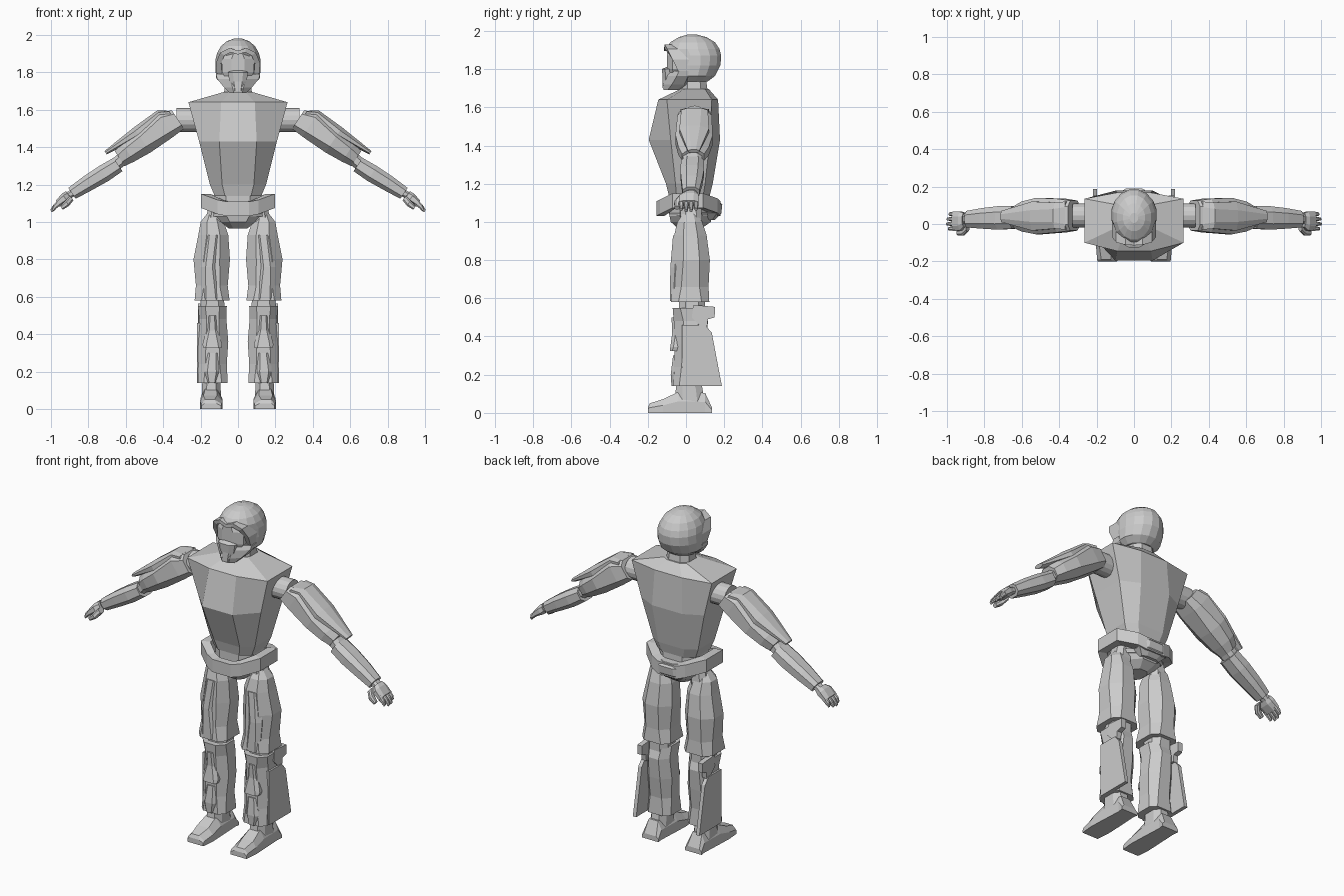
import bpy, bmesh, math
from mathutils import Matrix, Vector

grey = bpy.data.materials.new("plain_grey")
grey.diffuse_color = (0.6, 0.6, 0.6, 1)


def finish(bm, name, matrix=None):
    """Turn a bmesh into a flat-shaded grey object."""
    if matrix is not None:
        bm.transform(matrix)
    bmesh.ops.recalc_face_normals(bm, faces=bm.faces)
    me = bpy.data.meshes.new(name)
    bm.to_mesh(me)
    bm.free()
    me.materials.append(grey)
    ob = bpy.data.objects.new(name, me)
    bpy.context.collection.objects.link(ob)
    return ob


def skin(name, rings, matrix=None, closed=False):
    """Bridge rings of points; cap the ends or close the loop."""
    bm = bmesh.new()
    vs = [[bm.verts.new(p) for p in r] for r in rings]
    n = len(vs[0])
    pairs = list(zip(vs, vs[1:])) + ([(vs[-1], vs[0])] if closed else [])
    for a, b in pairs:
        for i in range(n):
            j = (i + 1) % n
            bm.faces.new((a[i], a[j], b[j], b[i]))
    if not closed:
        bm.faces.new(vs[0])
        bm.faces.new(vs[-1])
    return finish(bm, name, matrix)


def octagon(h, a0, a1, b0, b1, c=0.25):
    da, db = (a1 - a0) * c, (b1 - b0) * c
    return [(x, y, h) for x, y in (
        (a0 + da, b0), (a1 - da, b0), (a1, b0 + db), (a1, b1 - db),
        (a1 - da, b1), (a0 + da, b1), (a0, b1 - db), (a0, b0 + db))]


def ellipse(h, rx, y0, y1, n=16):
    cy, ry = (y0 + y1) / 2, (y1 - y0) / 2
    return [(rx * math.cos(t), cy + ry * math.sin(t), h)
            for t in (2 * math.pi * (i + .5) / n for i in range(n))]


def loft(name, rows, matrix=None):
    return skin(name, [octagon(*r) for r in rows], matrix)


def slab(name, pts, x0, x1, matrix=None):
    """Side profile (y, z) extruded across x."""
    return skin(name, [[(x, y, z) for y, z in pts] for x in (x0, x1)], matrix)


# Torso: broad at the shoulders, keeled chest, narrow waist
def chest_ring(z, hw, fw, yf, ys, yb, yr):
    half = [(fw, yf), (hw, ys), (hw, yb), (fw, yr)]
    return [(x, y, z) for x, y in half] + [(-x, y, z) for x, y in half[::-1]]


skin("torso", [chest_ring(1.14, .125, .07, -.09, -.05, .09, .125),
               chest_ring(1.20, .15, .085, -.105, -.055, .10, .14),
               chest_ring(1.43, .208, .10, -.195, -.08, .125, .178),
               chest_ring(1.64, .265, .09, -.145, -.10, .135, .168),
               chest_ring(1.695, .075, .04, -.03, -.01, .10, .12)])
loft("neck", [(1.64, -.08, .08, -.03, .12), (1.78, -.065, .065, -.02, .10)])

# Helmet shell with a flattened face side
skin("helmet", [ellipse(*r) for r in (
    (1.735, .085, -.05, .115), (1.765, .118, -.075, .155), (1.82, .124, -.085, .183),
    (1.87, .122, -.088, .187), (1.905, .113, -.107, .178), (1.94, .093, -.085, .155),
    (1.967, .06, -.04, .11), (1.98, .022, .005, .06))])

# Arched brim framing the visor
outer = [(.112, 1.775), (.118, 1.85), (.095, 1.905), (.045, 1.93), (0, 1.915)]
inner = [(.085, 1.785), (.09, 1.85), (.072, 1.89), (.038, 1.907), (0, 1.895)]
depth = [-.035, -.07, -.098, -.112, -.114]
arch = []
for (ox, oz), (ix, iz), y in zip(outer, inner, depth):
    arch.append([(ox, y, oz), (ix, y, iz), (ix, .03, iz), (ox, .03, oz)])
arch += [[(-x, y, z) for x, y, z in r] for r in arch[-2::-1]]
skin("helmet_brim", arch)
loft("visor", [(1.775, -.07, .07, -.097, .0, .3), (1.80, -.085, .085, -.1, .0, .3),
               (1.87, -.088, .088, -.1, .0, .3), (1.90, -.06, .06, -.1, .0, .3)])
# Jaw and face guard
loft("jaw_guard", [(1.69, -.045, .045, -.118, -.03, .25), (1.72, -.075, .075, -.122, .04, .3),
                   (1.765, -.112, .112, -.105, .07, .33), (1.79, -.118, .118, -.085, .06, .33)])
loft("mouth_piece", [(1.70, -.03, .03, -.124, -.06), (1.75, -.045, .045, -.122, -.06),
                     (1.80, -.055, .055, -.126, -.06), (1.81, -.03, .03, -.105, -.06)])

# Hips, crotch and belt
loft("waist", [(1.03, -.13, .13, -.085, .13), (1.16, -.125, .125, -.085, .125)])
loft("pelvis", [(.965, -.05, .05, -.04, .08), (1.0, -.09, .09, -.08, .13),
                (1.05, -.135, .135, -.09, .14)])
side = [(.06, -.155, 1.07), (.11, -.135, 1.08), (.197, -.07, 1.112),
        (.197, .09, 1.112), (.11, .165, 1.085), (.06, .18, 1.07)]
band = []
for x, y, z in side + [(-x, y, z) for x, y, z in side[::-1]]:
    band.append([(x, y, z - .038), (x, y, z + .038),
                 (x * .75, y * .72, z + .038), (x * .75, y * .72, z - .038)])
skin("belt", band, closed=True)
loft("back_pouch", [(1.01, -.06, .06, .10, .15), (1.045, -.095, .095, .09, .185),
                    (1.09, -.085, .085, .09, .19), (1.11, -.06, .06, .10, .17)])

d = Vector((.832, 0, -.555))
n = Vector((.555, 0, .832))
for sgn, tag in ((1, "left"), (-1, "right")):
    mirror = Matrix.Diagonal((sgn, 1, 1, 1))
    # Arm frame: first axis across the arm, second is y, third runs to the hand
    arm = mirror @ Matrix(((n.x, 0, d.x, .28), (0, 1, 0, 0),
                           (n.z, 0, d.z, 1.54), (0, 0, 0, 1)))
    rnd = Matrix.Translation((.23, .045, 1.545)) @ Matrix.Rotation(math.radians(90), 4, 'Y')
    bm = bmesh.new()
    bmesh.ops.create_cone(bm, cap_ends=True, segments=16, radius1=.064, radius2=.064, depth=.20)
    finish(bm, tag + "_shoulder_joint", mirror @ rnd)
    loft(tag + "_sleeve", [(.03, -.03, .088, -.035, .125, .2), (.10, -.034, .12, -.045, .135, .2),
                           (.25, -.036, .105, -.055, .14, .28), (.35, -.028, .09, -.04, .12, .28),
                           (.405, -.02, .075, -.02, .095, .28)], arm)
    loft(tag + "_sleeve_pad", [(.045, .07, .095, -.03, .12, .2), (.095, .08, .131, -.025, .115, .25),
                               (.25, .06, .125, -.035, .12, .3), (.45, .085, .107, .01, .07, .3)], arm)
    loft(tag + "_elbow", [(.36, -.015, .06, -.015, .085), (.46, -.02, .045, -.015, .085)], arm)
    loft(tag + "_forearm", [(.43, -.036, .05, -.025, .095), (.52, -.038, .056, -.03, .095),
                            (.62, -.03, .056, -.025, .085), (.72, -.02, .05, -.018, .07)], arm)
    loft(tag + "_wrist", [(.70, -.005, .035, .0, .055), (.76, -.003, .035, .0, .055)], arm)
    loft(tag + "_hand", [(.74, -.005, .042, -.015, .06), (.765, -.01, .044, -.035, .066),
                         (.815, -.006, .03, -.038, .066)], arm)
    for i in range(4):
        y = -.036 + i * .026
        tip = (.855, .866, .863, .85)[i]
        loft(tag + "_finger", [(.80, -.004, .027, y, y + .023), (.835, -.006, .02, y, y + .022),
                               (tip, -.01, .006, y + .003, y + .018)], arm)
    loft(tag + "_thumb", [(.735, -.02, .012, -.04, .0), (.77, -.032, .002, -.062, -.025),
                          (.81, -.03, -.008, -.06, -.035)], arm)

    # Baggy trouser thigh with a raised front fold and an outer hip fold
    loft(tag + "_hip_joint", [(.94, .07, .19, -.03, .09), (1.07, .07, .16, -.03, .08)], mirror)
    loft(tag + "_thigh", [(.58, .045, .232, -.08, .122, .2), (.66, .055, .225, -.072, .118, .25),
                          (.80, .043, .238, -.068, .125, .28), (.93, .052, .212, -.062, .108, .28),
                          (1.0, .075, .2, -.045, .085, .28), (1.045, .11, .165, -.015, .055)], mirror)
    loft(tag + "_thigh_fold", [(.585, .10, .19, -.084, .0, .2), (.76, .11, .20, -.082, .0, .3),
                               (.93, .09, .18, -.068, .0, .3)], mirror)
    # Knee, shin and raised shin pads
    loft(tag + "_knee", [(.50, .07, .205, -.04, .10), (.60, .075, .2, -.035, .10)], mirror)
    loft(tag + "_shin", [(.14, .055, .215, -.068, .095, .2), (.24, .06, .212, -.062, .09, .25),
                         (.36, .052, .218, -.06, .105, .28), (.48, .062, .208, -.064, .115, .28),
                         (.55, .06, .214, -.07, .09, .25)], mirror)
    loft(tag + "_shin_pad", [(.325, .09, .185, -.085, .0, .15), (.345, .085, .19, -.082, .0, .2),
                             (.42, .105, .17, -.072, .0, .25), (.5, .11, .165, -.076, .0, .3)], mirror)
    loft(tag + "_lower_pad", [(.14, .115, .165, -.076, .0, .2), (.20, .10, .18, -.08, .0, .2),
                              (.30, .095, .175, -.068, .0, .3)], mirror)
    # Flared outer flap and strap tab on the calf
    slab(tag + "_calf_flap", [(-.02, .14), (.188, .14), (.135, .42), (.10, .46), (-.02, .46)],
         .198, .22, mirror)
    slab(tag + "_calf_tab", [(.03, .50), (.08, .45), (.11, .45), (.115, .49), (.15, .50),
                             (.152, .555), (.04, .565)], .185, .215, mirror)
    # Boot with a sloping toe
    loft(tag + "_ankle", [(.05, .09, .195, -.06, .10), (.16, .095, .19, -.05, .08)], mirror)
    bm = bmesh.new()
    toe = [(.135, .0, .088, .198, .088), (.10, .105, .10, .19, .092), (-.04, .11, .10, .19, .085),
           (-.12, .072, .097, .20, .082), (-.19, .05, .11, .19, .088), (-.2, .03, .10, .195, .09)]
    rings = []
    for y, h, x0, x1, b0 in toe:
        h = max(h, .03)
        w = .285 - b0
        rings.append([(b0, y, 0), (w, y, 0), (w, y, h * .55), (x1 - .015, y, h),
                      (x0 + .015, y, h), (b0, y, h * .55)])
    bm.free()
    skin(tag + "_boot", rings, mirror)
